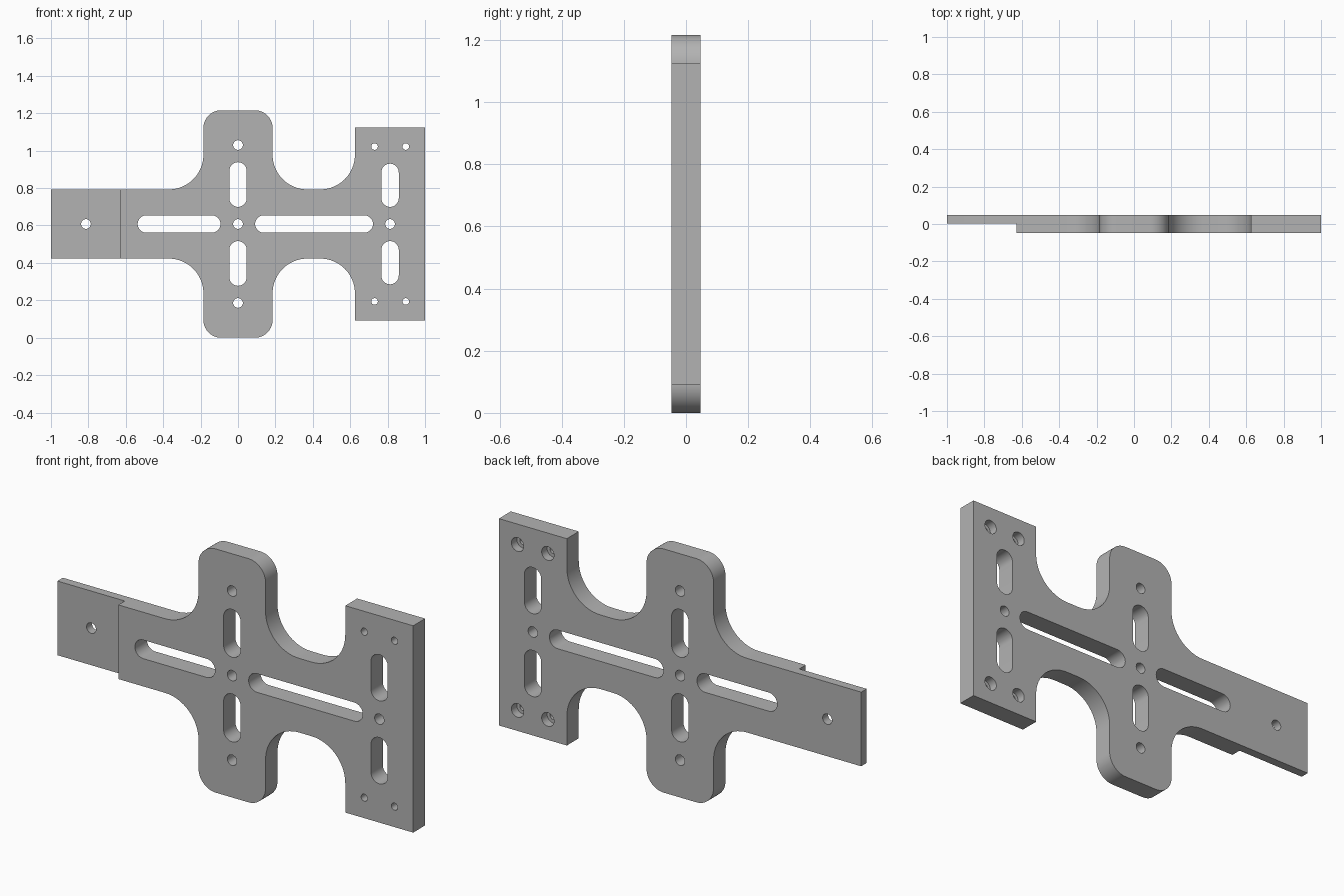
import bpy, bmesh
from math import sin, cos, radians
from mathutils import Vector

cube = bpy.data.objects.get("Cube")
if cube:
    bpy.data.objects.remove(cube, do_unlink=True)

MID = 0.608      # height of the symmetry line
HALF = 0.047     # half the plate thickness
BAND = 0.185     # half width of the arms, also the fillet radius

grey = bpy.data.materials.new("plain grey")
grey.use_nodes = True
colour = (0.45, 0.45, 0.45, 1)
grey.diffuse_color = colour
grey.node_tree.nodes["Principled BSDF"].inputs["Base Color"].default_value = colour


def arc(x, z, r, start, end, steps=16):
    angles = [radians(start + (end - start) * i / steps) for i in range(steps + 1)]
    return [(x + r * cos(a), z + r * sin(a)) for a in angles]


def slot(x1, z1, x2, z2, r):
    """Rounded slot between two end centres, along x or z."""
    if x1 == x2:
        return arc(x2, z2, r, 0, 180) + arc(x1, z1, r, 180, 360)
    return arc(x2, z2, r, -90, 90) + arc(x1, z1, r, 90, 270)


def extrude(bm, outline, y1, y2):
    """Prism from an outline in the x-z plane."""
    face = bm.faces.new([bm.verts.new((x, y1, z + MID)) for x, z in outline])
    top = bmesh.ops.extrude_face_region(bm, geom=[face])["geom"]
    verts = [v for v in top if isinstance(v, bmesh.types.BMVert)]
    bmesh.ops.translate(bm, verts=verts, vec=Vector((0, y2 - y1, 0)))


def finish(name, bm):
    bmesh.ops.remove_doubles(bm, verts=bm.verts, dist=1e-5)
    bmesh.ops.recalc_face_normals(bm, faces=bm.faces)
    mesh = bpy.data.meshes.new(name)
    bm.to_mesh(mesh)
    bm.free()
    mesh.materials.append(grey)
    obj = bpy.data.objects.new(name, mesh)
    bpy.context.collection.objects.link(obj)
    return obj


# Plate outline: upper half, then mirrored below
upper = [(-1, BAND)]
upper += arc(-0.37, 0.37, BAND, -90, 0)
upper += arc(-0.09, 0.513, 0.095, 180, 90)
upper += arc(0.09, 0.513, 0.095, 90, 0)
upper += arc(0.37, 0.37, BAND, 180, 270)
upper += arc(0.44, 0.37, BAND, 270, 360)
upper += [(0.625, 0.516), (1, 0.516)]
bm = bmesh.new()
extrude(bm, upper + [(x, -z) for x, z in reversed(upper)], -HALF, HALF)
plate = finish("mounting_plate", bm)

# Through slots and holes
cuts = [slot(-0.49, 0, -0.14, 0, 0.0465), slot(0.138, 0, 0.675, 0, 0.0465)]
for x, end in ((0, 0.284), (0.813, 0.276)):
    cuts += [slot(x, 0.138, x, end, 0.0465), slot(x, -end, x, -0.138, 0.0465)]
for x, z in ((-0.813, 0), (0, 0), (0.813, 0), (0, 0.422), (0, -0.422)):
    cuts.append(arc(x, z, 0.026, 0, 360, 32))
screws = [(x, z) for x in (0.73, 0.897) for z in (0.414, -0.414)]
cuts += [arc(x, z, 0.0175, 0, 360, 32) for x, z in screws]
bm = bmesh.new()
for outline in cuts:
    extrude(bm, outline, -0.1, 0.1)
through = finish("through_cutter", bm)

# Front step on the tongue and counterbores at the back
bm = bmesh.new()
extrude(bm, [(-1.1, -0.3), (-0.628, -0.3), (-0.628, 0.3), (-1.1, 0.3)], -0.1, 0.004)
for x, z in screws:
    extrude(bm, arc(x, z, 0.034, 0, 360, 32), 0.004, 0.1)
recess = finish("recess_cutter", bm)

bpy.context.view_layer.objects.active = plate
for cutter in (through, recess):
    cutter.hide_render = True
    mod = plate.modifiers.new(cutter.name, "BOOLEAN")
    mod.operation = "DIFFERENCE"
    mod.solver = "EXACT"
    mod.object = cutter
    bpy.ops.object.modifier_apply(modifier=mod.name)
    bpy.data.objects.remove(cutter, do_unlink=True)

bpy.ops.object.select_all(action="DESELECT")
plate.select_set(True)
bpy.ops.object.shade_smooth_by_angle(angle=radians(30))
